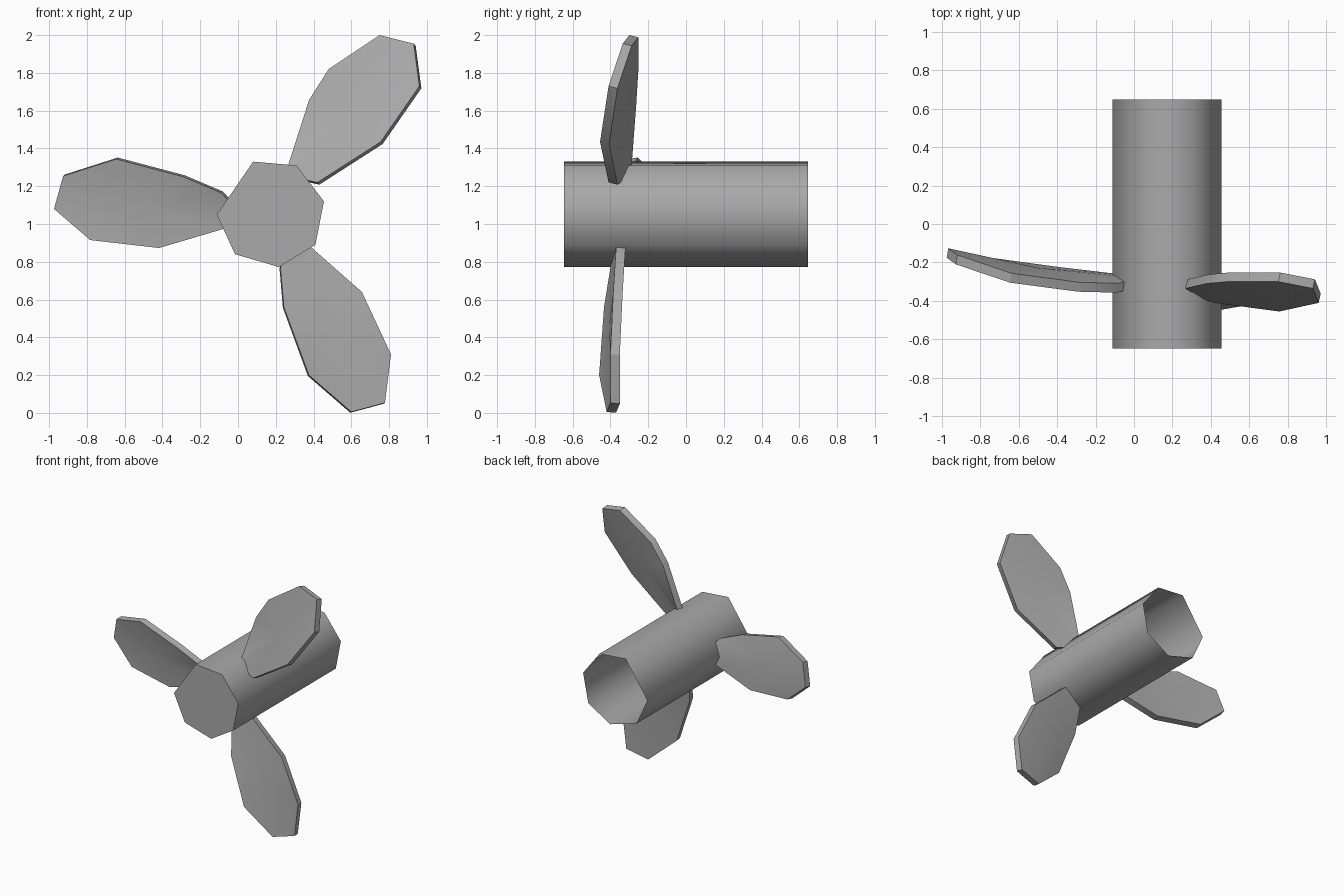
import bpy
import bmesh
from math import radians
from mathutils import Vector

BLADE_THICKNESS = 0.05
HUB_HALF_LENGTH = 0.647

default_cube = bpy.data.objects.get("Cube")
if default_cube:
    bpy.data.objects.remove(default_cube, do_unlink=True)


def make_material(name, color):
    material = bpy.data.materials.new(name)
    material.use_nodes = True
    material.diffuse_color = color
    shader = next(n for n in material.node_tree.nodes if n.type == "BSDF_PRINCIPLED")
    shader.inputs["Base Color"].default_value = color
    shader.inputs["Roughness"].default_value = 0.8
    return material


grey = make_material("plain_grey", (0.4, 0.4, 0.4, 1))


def finish(bm, name, smooth_angle):
    """Turn a bmesh into a named, shaded object."""
    mesh = bpy.data.meshes.new(name)
    bm.to_mesh(mesh)
    bm.free()
    mesh.materials.append(grey)
    part = bpy.data.objects.new(name, mesh)
    bpy.context.collection.objects.link(part)
    bpy.ops.object.select_all(action="DESELECT")
    part.select_set(True)
    bpy.context.view_layer.objects.active = part
    bpy.ops.object.shade_smooth_by_angle(angle=radians(smooth_angle))
    return part


def extrude_profile(bm, points, offset=None):
    """Build a face from points and extrude it; the first face stays as a cap."""
    front = bm.faces.new([bm.verts.new(p) for p in points])
    front.normal_update()
    if front.normal.y > 0:
        front.normal_flip()
    if offset is None:
        offset = -front.normal * BLADE_THICKNESS
    result = bmesh.ops.extrude_face_region(bm, geom=[front], use_keep_orig=True)
    moved = [g for g in result["geom"] if isinstance(g, bmesh.types.BMVert)]
    bmesh.ops.translate(bm, verts=moved, vec=offset)
    return [g for g in result["geom"] if isinstance(g, bmesh.types.BMFace)]


def make_hub(name, outline):
    """Seven-sided tube, closed at the front and open at the back."""
    bm = bmesh.new()
    points = [(x, -HUB_HALF_LENGTH, z) for x, z in outline]
    back = extrude_profile(bm, points, Vector((0, 2 * HUB_HALF_LENGTH, 0)))
    bmesh.ops.recalc_face_normals(bm, faces=bm.faces[:])
    bmesh.ops.delete(bm, geom=back, context="FACES_ONLY")
    return finish(bm, name, 80)


def make_blade(name, outline):
    """Slightly cupped plate; outline gives (x, z, depth in front of centre)."""
    bm = bmesh.new()
    extrude_profile(bm, [(x, -depth, z) for x, z, depth in outline])
    caps = [f for f in bm.faces if len(f.verts) > 4]
    bmesh.ops.poke(bm, faces=caps)
    bmesh.ops.recalc_face_normals(bm, faces=bm.faces[:])
    return finish(bm, name, 30)


# Hub tube
make_hub("hub", [
    (.08, 1.33), (.31, 1.31), (.455, 1.12), (.41, .89),
    (.217, .772), (-.016, .84), (-.112, 1.05),
])

# Blades, each outlined from the root around the tip and back into the hub
make_blade("upper_blade", [
    (.42, 1.22, .41), (.755, 1.435, .455), (.96, 1.73, .41),
    (.93, 1.955, .335), (.75, 2, .3), (.48, 1.82, .3),
    (.376, 1.656, .31), (.265, 1.31, .336), (.24, 1.26, .35),
])
make_blade("right_blade", [
    (-.09, 1.165, .357), (-.29, 1.25, .352), (-.645, 1.344, .305),
    (-.926, 1.254, .21), (-.974, 1.08, .175), (-.783, .915, .22),
    (-.418, .873, .27), (-.08, .973, .31), (.02, 1.05, .33),
])
make_blade("lower_blade", [
    (.225, .77, .4), (.243, .56, .434), (.375, .2, .46),
    (.6, .005, .42), (.778, .053, .4), (.81, .31, .4),
    (.656, .64, .385), (.386, .878, .37), (.3, .94, .37),
])
